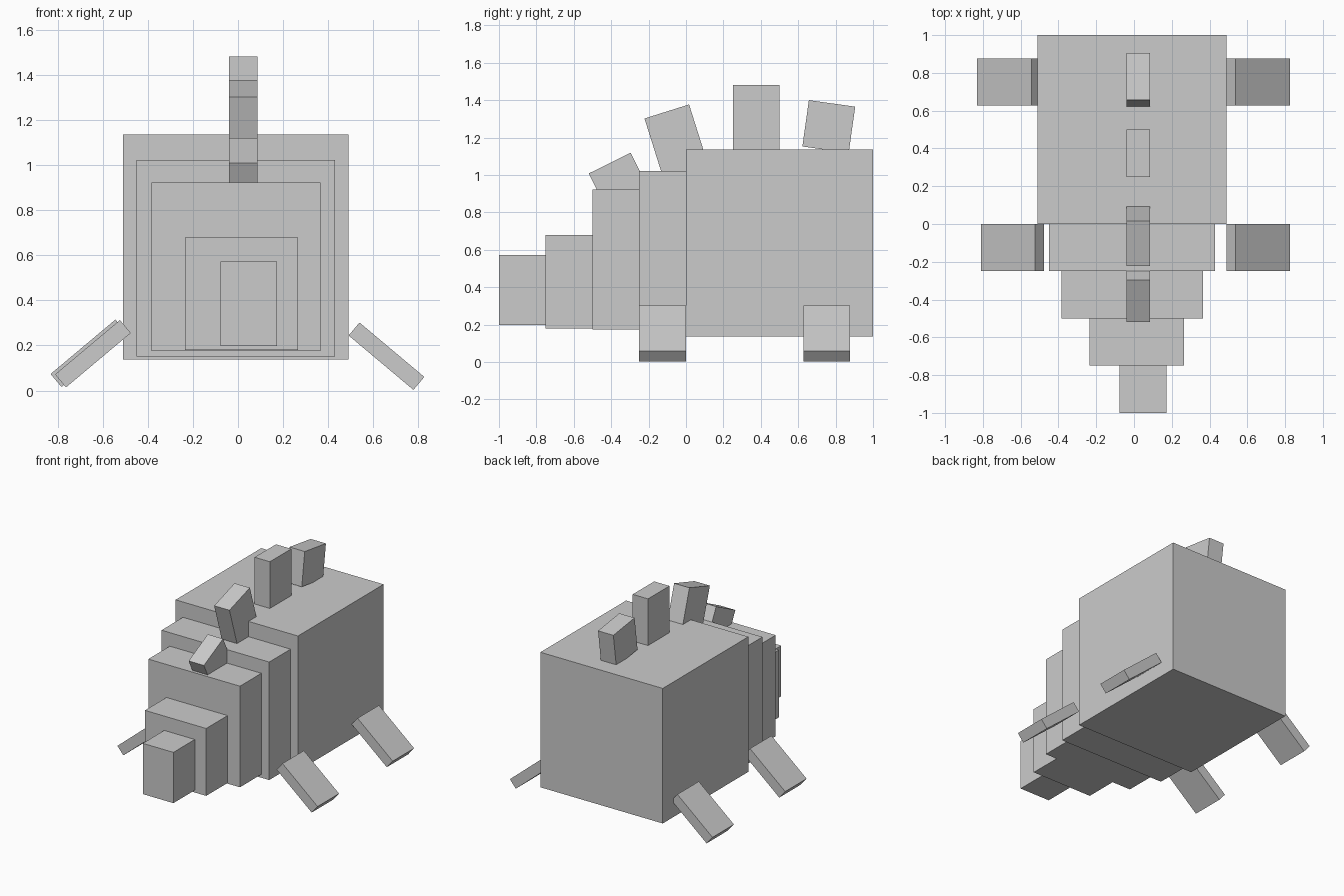
import bpy, math
from mathutils import Matrix, Vector

if "Cube" in bpy.data.objects:
    bpy.data.objects.remove(bpy.data.objects["Cube"])

grey = bpy.data.materials.new("plain grey")
grey.diffuse_color = (0.6, 0.6, 0.6, 1)
grey.use_nodes = True
grey.node_tree.nodes["Principled BSDF"].inputs["Base Color"].default_value = grey.diffuse_color


def box(name, centre, size, axis='X', degrees=0):
    """Box of a given size, turned about one axis through its centre."""
    bpy.ops.mesh.primitive_cube_add(size=1)
    ob = bpy.context.object
    ob.name = name
    turn = Matrix.Rotation(math.radians(degrees), 4, axis)
    ob.data.transform(Matrix.Translation(Vector(centre)) @ turn
                      @ Matrix.Diagonal((*size, 1)))
    ob.data.materials.append(grey)
    return ob


def block(name, x0, x1, y0, y1, z0, z1):
    return box(name, ((x0 + x1) / 2, (y0 + y1) / 2, (z0 + z1) / 2),
               (x1 - x0, y1 - y0, z1 - z0))


# Body and the stepped blocks narrowing toward the snout
block("body", -0.51, 0.49, 0.0, 1.0, 0.137, 1.135)
block("shoulders", -0.45, 0.43, -0.25, 0.0, 0.15, 1.022)
block("neck", -0.383, 0.366, -0.5, -0.25, 0.175, 0.922)
block("head", -0.235, 0.265, -0.75, -0.5, 0.18, 0.678)
block("snout", -0.078, 0.172, -1.0, -0.75, 0.197, 0.572)

# Back plates: top front corner (y, z), tilt and height
plates = [(-0.52, 1.008, 26.5, 0.25), (-0.222, 1.302, 17.5, 0.375),
          (0.25, 1.48, 0, 0.375), (0.657, 1.40, -8, 0.25)]
for i, (y, z, tilt, height) in enumerate(plates):
    a = math.radians(tilt)
    along = Vector((0, math.cos(a), math.sin(a))) * 0.125
    down = Vector((0, math.sin(a), -math.cos(a))) * height / 2
    box(f"back_plate_{i + 1}", Vector((0.023, y, z)) + along + down,
        (0.125, 0.25, height), 'X', tilt)

# Splayed legs: the left front one sits slightly closer in
legs = [("front_leg_right", 0.658, -0.125, 0.152, 40),
        ("rear_leg_right", 0.658, 0.752, 0.152, 40),
        ("front_leg_left", -0.643, -0.125, 0.163, -40),
        ("rear_leg_left", -0.663, 0.752, 0.165, -40)]
for name, x, y, z, angle in legs:
    box(name, (x, y, z), (0.375, 0.25, 0.075), 'Y', angle)
